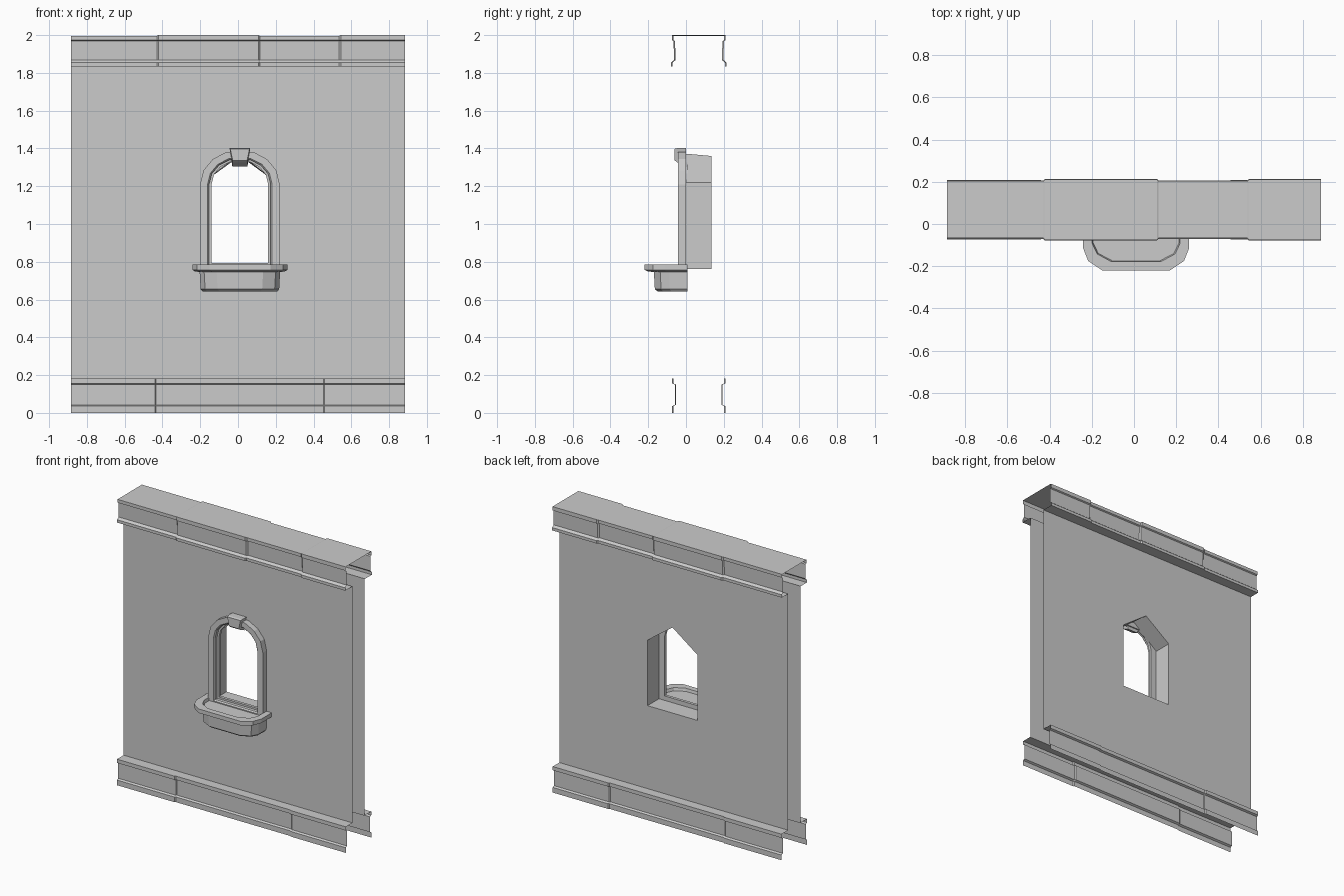
import bpy, bmesh, math

if "Cube" in bpy.data.objects:
    bpy.data.objects.remove(bpy.data.objects["Cube"])

CX = 0.01      # window centre line
HALF = 0.885   # half width of the wall
BACK = 0.135   # plane of the rear wall face


def make(name, bm, recalc=True):
    bmesh.ops.remove_doubles(bm, verts=bm.verts, dist=1e-5)
    if recalc:
        bmesh.ops.recalc_face_normals(bm, faces=bm.faces)
    me = bpy.data.meshes.new(name)
    bm.to_mesh(me)
    bm.free()
    ob = bpy.data.objects.new(name, me)
    bpy.context.collection.objects.link(ob)
    return ob


def loft(name, sections, closed=False, cap_first=False, cap_last=False, recalc=True):
    """Skin a list of point rows; closed joins the ends of each row."""
    bm = bmesh.new()
    rows = [[bm.verts.new(p) for p in s] for s in sections]
    n = len(rows[0])
    for a, b in zip(rows, rows[1:]):
        for i in range(n if closed else n - 1):
            j = (i + 1) % n
            bm.faces.new((a[i], a[j], b[j], b[i]))
    if cap_first:
        bm.faces.new(rows[0])
    if cap_last:
        bm.faces.new(rows[-1][::-1])
    return make(name, bm, recalc)


def course(name, profile, stations):
    """Run a (y, z) moulding along x; each station is (x, swell)."""
    return loft(name, [[p(x, d) for p in profile] for x, d in stations], recalc=False)


def pt(y, z, sy=0, sz=0):
    return lambda x, d: (x, y + sy * d, z + sz * d)


def back(profile):
    def flip(f):
        def g(x, d):
            p = f(x, d)
            return (p[0], BACK - p[1], p[2])
        return g
    return [flip(f) for f in reversed(profile)]


# wall: two sheets joined by the window tunnel
def pentagon(y, dz):
    w = 0.193
    return [(CX - w, y, 0.762), (CX + w, y, 0.762), (CX + w, y, 1.22),
            (CX, y, 1.36 + dz), (CX - w, y, 1.22)]


bm = bmesh.new()
holes = []
for y, dz, ny in ((0, 0.012, -1), (BACK, 0, 1)):
    rect = [bm.verts.new((x, y, z)) for x, z in
            ((-HALF, 0.18), (HALF, 0.18), (HALF, 1.837), (-HALF, 1.837))]
    hole = [bm.verts.new(p) for p in pentagon(y, dz)]
    edges = [bm.edges.new((r[i], r[(i + 1) % len(r)]))
             for r in (rect, hole) for i in range(len(r))]
    bmesh.ops.triangle_fill(bm, edges=edges, use_beauty=True, normal=(0, ny, 0))
    holes.append(hole)
for i in range(5):
    j = (i + 1) % 5
    bm.faces.new((holes[0][i], holes[0][j], holes[1][j], holes[1][i]))
make("wall", bm)

# cornice: open-ended cap with alternating slightly larger blocks
front = [pt(0, 1.835), pt(-0.071, 1.835, -1), pt(-0.071, 1.855, -1), pt(-0.055, 1.868, -1),
         pt(-0.058, 1.968, -1), pt(-0.067, 1.973, -1), pt(-0.067, 1.996, -1, 0.5)]
course("cornice", front + back(front),
       [(-HALF, 0), (-0.43, 0), (-0.422, 0.008), (0.108, 0.008), (0.116, 0),
        (0.536, 0), (0.544, 0.008), (HALF, 0.008)])

# plinth mouldings, front and rear
base = [pt(0, 0.182), pt(-0.067, 0.182, -1), pt(-0.067, 0.156, -1), pt(-0.053, 0.15, -1),
        pt(-0.053, 0.043, -1), pt(-0.067, 0.036, -1), pt(-0.067, 0, -1)]
stations = [(-HALF, 0.006), (-0.44, 0.006), (-0.434, 0), (0.452, 0), (0.458, 0.006), (HALF, 0.006)]
course("plinth_front", base[::-1], stations)
course("plinth_back", back(base[::-1]), stations)


# arched window frame, stepped inward
def arch(w, y, bottom, rise):
    angles = [0, 24, 47, 70, 110, 133, 156, 180]
    pts = [(CX + w * math.cos(math.radians(a)), y, 1.21 + rise * math.sin(math.radians(a)))
           for a in angles]
    return [(CX + w, y, bottom)] + pts + [(CX - w, y, bottom)]


loft("window_frame", [arch(*a) for a in (
    (0.211, 0.0, 0.755, 0.182), (0.211, -0.042, 0.755, 0.182), (0.171, -0.042, 0.772, 0.145),
    (0.163, -0.034, 0.780, 0.137), (0.163, -0.012, 0.780, 0.137), (0.150, -0.012, 0.793, 0.127),
    (0.150, 0.008, 0.793, 0.127), (0.195, 0.008, 0.762, 0.165))], closed=True)


# keystone: tapered block with a bevelled face
def key(y, top, bot, zt, zb):
    return [(CX - bot, y, zb), (CX + bot, y, zb), (CX + top, y, zt), (CX - top, y, zt)]


loft("keystone", [key(0.0, 0.055, 0.040, 1.402, 1.305), key(-0.045, 0.055, 0.040, 1.402, 1.325),
                  key(-0.060, 0.051, 0.038, 1.398, 1.337)], True, True, True)


# window box: chamfered plan, rim, shallow recess and tapered body
def plan(w, d, z):
    half = [(w, 0.008), (w, -d * 0.52), (w - 0.024, -d * 0.80), (w - 0.09, -d)]
    return [(CX + x, y, z) for x, y in half] + [(CX - x, y, z) for x, y in reversed(half)]


loft("window_box", [plan(*p) for p in (
    (0.198, 0.150, 0.643), (0.208, 0.165, 0.655), (0.213, 0.170, 0.745), (0.240, 0.205, 0.750),
    (0.251, 0.219, 0.757), (0.251, 0.219, 0.785), (0.208, 0.178, 0.785), (0.203, 0.174, 0.765))],
    True, True, True)
